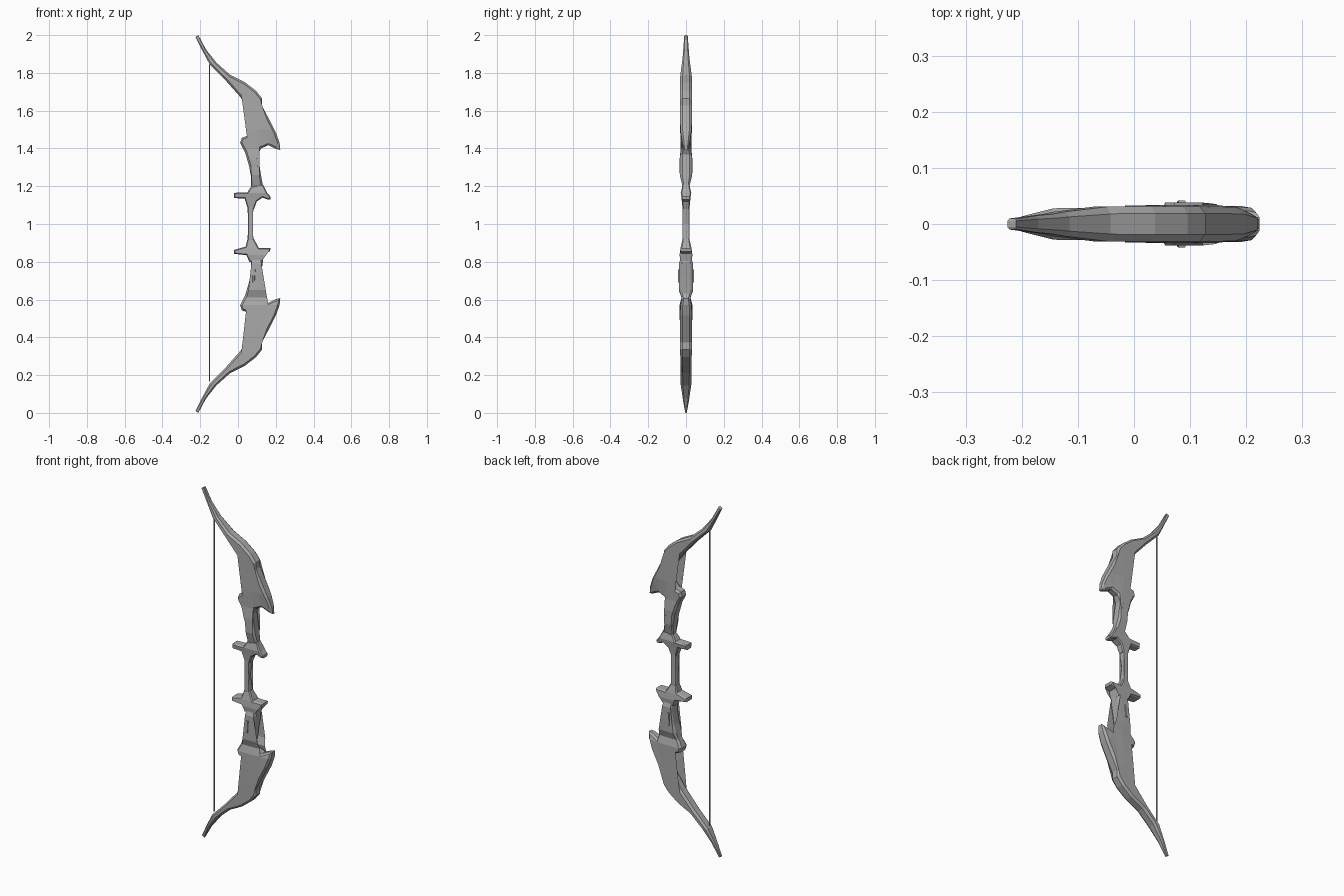
import bpy, bmesh
from mathutils import Vector

if "Cube" in bpy.data.objects:
    bpy.data.objects.remove(bpy.data.objects["Cube"])

grey = bpy.data.materials.new("bow_grey")
grey.diffuse_color = (0.40, 0.40, 0.40, 1)
grey.use_nodes = True
grey.node_tree.nodes["Principled BSDF"].inputs["Base Color"].default_value = grey.diffuse_color


def lerp(table, z):
    """Read a value from a (z, value) table sorted by z."""
    if z <= table[0][0]:
        return table[0][1]
    for (a, u), (b, v) in zip(table, table[1:]):
        if z <= b:
            return u + (v - u) * (z - a) / (b - a)
    return table[-1][1]


def plate(name, outline, thick, chamfer=0.01, edge=0.6, hook=None):
    """Chamfered slab from an x-z outline whose half thickness follows z."""
    pts = [Vector(p) for p in outline]
    n = len(pts)
    area = sum(pts[i - 1].x * pts[i].y - pts[i].x * pts[i - 1].y for i in range(n))
    if area < 0:
        pts.reverse()
    inner = []
    for i, p in enumerate(pts):
        a = (p - pts[i - 1]).normalized()
        b = (pts[(i + 1) % n] - p).normalized()
        nrm = Vector((-a.y - b.y, a.x + b.x)).normalized()
        d = chamfer * min(1, 0.25 + 4 * min(p.y, 2 - p.y))
        inner.append(p + nrm * d)
    bm = bmesh.new()
    rings = [[bm.verts.new((p.x, y, p.y)) for p in loop]
             for loop, y in ((inner, -1), (pts, -edge), (pts, edge), (inner, 1))]
    for r, s in zip(rings, rings[1:]):
        for i in range(n):
            j = (i + 1) % n
            bm.faces.new((r[i], r[j], s[j], s[i]))
    caps = [bm.faces.new(rings[0]), bm.faces.new(rings[3])]
    bmesh.ops.triangulate(bm, faces=caps)
    # cut at every thickness station so the slab can taper
    for z, _ in thick:
        bmesh.ops.bisect_plane(bm, geom=bm.verts[:] + bm.edges[:] + bm.faces[:],
                               plane_co=(0, 0, z), plane_no=(0, 0, 1), dist=1e-5)
    for v in bm.verts:
        k = 1.0
        if hook and v.co.x > 0.1:
            k = 1 - hook * min(1, (v.co.x - 0.1) / 0.12) * max(0, 1 - abs(abs(v.co.z - 1) - 0.39) / 0.12)
        v.co.y *= lerp(thick, v.co.z) * k
    bmesh.ops.recalc_face_normals(bm, faces=bm.faces[:])
    me = bpy.data.meshes.new(name)
    bm.to_mesh(me)
    bm.free()
    me.materials.append(grey)
    ob = bpy.data.objects.new(name, me)
    bpy.context.collection.objects.link(ob)
    return ob


# limbs: one outline, mirrored about z = 1
limb = [(.07, 1.15), (.07, 1.245), (.058, 1.31), (.037, 1.38), (.011, 1.43),
        (.02, 1.457), (.053, 1.468), (.08, 1.495), (.09, 1.54), (.074, 1.59),
        (.01, 1.675), (-.07, 1.765), (-.15, 1.845), (-.19, 1.92), (-.225, 1.99),
        (-.21, 2.0), (-.17, 1.925), (-.115, 1.855), (-.042, 1.79), (.037, 1.75),
        (.095, 1.705), (.127, 1.665), (.127, 1.627), (.16, 1.563), (.2, 1.485),
        (.22, 1.43), (.224, 1.392), (.2, 1.398), (.16, 1.417), (.122, 1.4),
        (.106, 1.367), (.117, 1.288), (.132, 1.2), (.12, 1.15)]
plate("upper_limb", limb,
      [(1.15, .024), (1.2, .018), (1.26, .033), (1.34, .034), (1.4, .028),
       (1.5, .031), (1.78, .031), (1.88, .018), (2, .009)], hook=.6)
plate("lower_limb", [(x, 2 - z) for x, z in limb],
      [(0, .004), (.06, .015), (.15, .028), (.4, .032), (.57, .034), (.61, .024),
       (.65, .038), (.79, .038), (.83, .024)], hook=.25)

# guards above and below the grip
plate("upper_guard",
      [(.07, 1.2), (.05, 1.168), (-.02, 1.165), (-.02, 1.137), (.035, 1.135),
       (.052, 1.08), (.085, 1.08), (.1, 1.12), (.13, 1.14), (.155, 1.13),
       (.172, 1.13), (.172, 1.145), (.155, 1.165), (.132, 1.21)],
      [(1.08, .018), (1.13, .023), (1.165, .028), (1.2, .02)], .006, .75)
plate("lower_guard",
      [(.05, .92), (.04, .88), (-.02, .863), (-.02, .842), (.045, .835),
       (.06, .8), (.13, .8), (.14, .845), (.17, .855), (.172, .872),
       (.11, .873), (.085, .92)],
      [(.8, .03), (.835, .034), (.87, .03), (.92, .018)], .006, .75)

# grip
plate("grip", [(.05, 1.1), (.054, 1), (.05, .9), (.085, .9), (.072, 1), (.085, 1.1)],
      [(.9, .019), (1, .018), (1.1, .019)], .006)

# slim rib on the lower handle
plate("handle_rib", [(.079, .76), (.077, .69), (.088, .69), (.092, .76)],
      [(.69, .042), (.76, .042)], .002, .95)

# string
bpy.ops.mesh.primitive_cylinder_add(vertices=6, radius=.0035, depth=1.68,
                                    location=(-.15, 0, 1.005))
string = bpy.context.object
string.name = "bow_string"
string.data.materials.append(grey)
